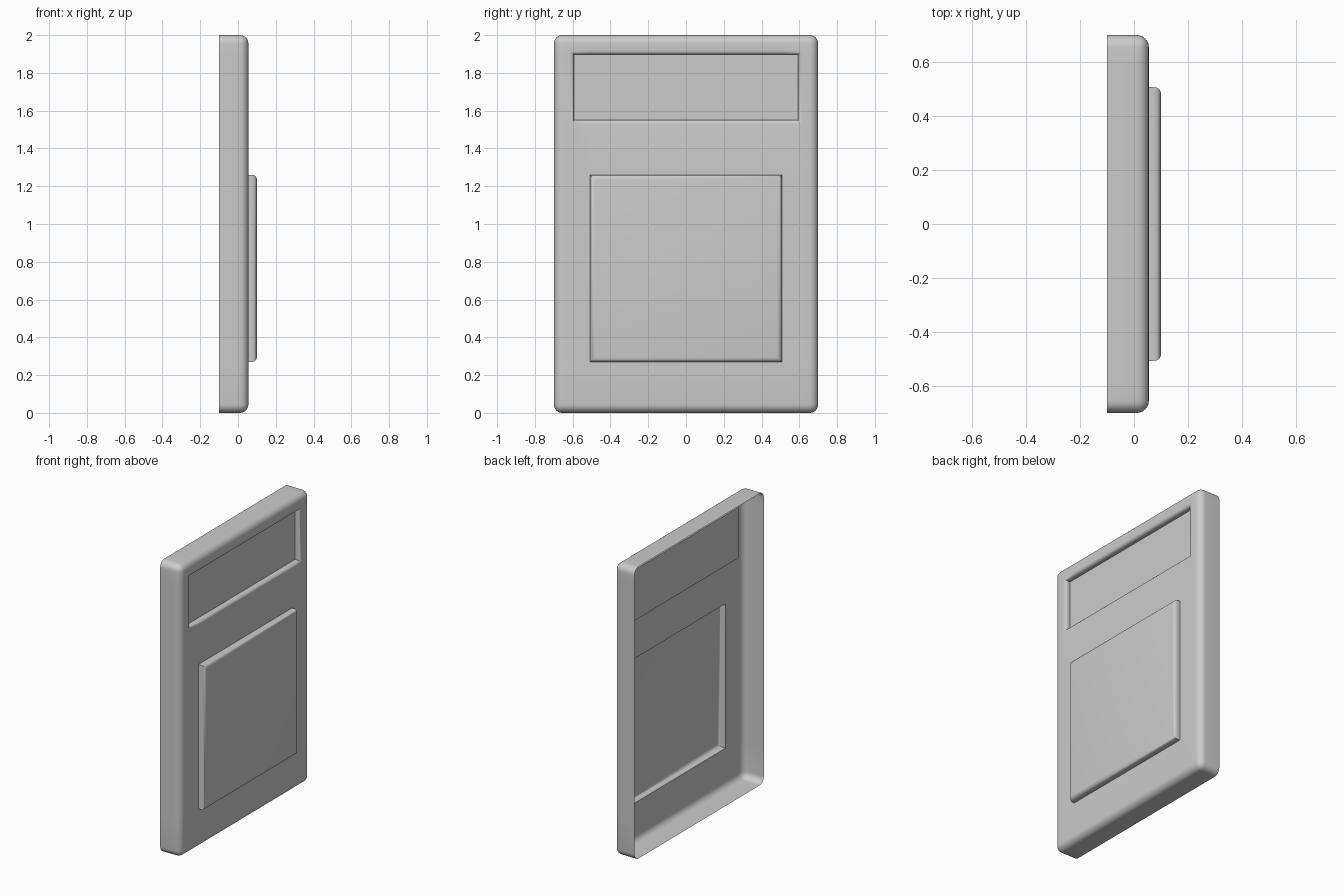
import bpy
import bmesh
from mathutils import Matrix

if "Cube" in bpy.data.objects:
    bpy.data.objects.remove(bpy.data.objects["Cube"], do_unlink=True)

BACK, FRONT = -0.1, 0.055
HALF_W, HEIGHT = 0.7, 2.0
# half width, bottom, top, new x of the face, edge radius
RECESS = (0.593, 1.55, 1.897, 0.018, 0.02)
RAISED = (0.507, 0.27, 1.26, 0.1, 0.025)


def near(a, b):
    return abs(a - b) < 1e-4


def inside(p, panel):
    w, low, high = panel[:3]
    return abs(p.y) < w + 1e-4 and low - 1e-4 < p.z < high + 1e-4


def sharp_edges(bm, x, panel):
    return [e for e in bm.edges if len(e.link_faces) == 2
            and e.calc_face_angle() > 1
            and all(near(v.co.x, x) and inside(v.co, panel) for v in e.verts)]


def round_edges(bm, edges, radius, segments):
    bmesh.ops.bevel(bm, geom=edges, offset=radius, offset_type='OFFSET',
                    segments=segments, profile=0.5, affect='EDGES')


# Shell: a box with its back left open
bm = bmesh.new()
size = Matrix.Diagonal((FRONT - BACK, 2 * HALF_W, HEIGHT, 1))
place = Matrix.Translation(((FRONT + BACK) / 2, 0, HEIGHT / 2))
bmesh.ops.create_cube(bm, size=1, matrix=place @ size)
back = [f for f in bm.faces if f.normal.x < -0.9]
bmesh.ops.delete(bm, geom=back, context='FACES_ONLY')

# Cut the panel outlines into the front
for w, low, high, x, radius in (RECESS, RAISED):
    for co, no in (((0, w, 0), (0, 1, 0)), ((0, -w, 0), (0, 1, 0)),
                   ((0, 0, low), (0, 0, 1)), ((0, 0, high), (0, 0, 1))):
        geom = bm.verts[:] + bm.edges[:] + bm.faces[:]
        bmesh.ops.bisect_plane(bm, geom=geom, plane_co=co, plane_no=no)

# Push the upper panel in and the lower panel out
for panel in (RECESS, RAISED):
    bm.normal_update()
    faces = [f for f in bm.faces if f.normal.x > 0.9
             and inside(f.calc_center_median(), panel)]
    new = bmesh.ops.extrude_face_region(bm, geom=faces)["geom"]
    for v in new:
        if isinstance(v, bmesh.types.BMVert):
            v.co.x = panel[3]
    bmesh.ops.delete(bm, geom=[f for f in faces if f.is_valid], context='FACES')
    loose = [e for e in bm.edges if not e.link_faces]
    bmesh.ops.delete(bm, geom=loose, context='EDGES')
bm.normal_update()

# Round the panel rims, then the outside of the shell
round_edges(bm, sharp_edges(bm, FRONT, RECESS), RECESS[4], 5)
round_edges(bm, sharp_edges(bm, RAISED[3], RAISED), RAISED[4], 5)


def on_border(e):
    sides = [(near(v.co.x, FRONT), near(abs(v.co.y), HALF_W),
              near(v.co.z, 0) or near(v.co.z, HEIGHT)) for v in e.verts]
    return sum(a and b for a, b in zip(*sides)) >= 2


outer = [e for e in bm.edges if len(e.link_faces) == 2 and on_border(e)]
round_edges(bm, outer, 0.045, 6)

mesh = bpy.data.meshes.new("panel_shell")
bm.to_mesh(mesh)
bm.free()
shell = bpy.data.objects.new("panel_shell", mesh)
bpy.context.collection.objects.link(shell)

# Plain grey finish
grey = bpy.data.materials.new("light_grey")
grey.use_nodes = True
color = (0.6, 0.6, 0.6, 1)
grey.diffuse_color = color
grey.node_tree.nodes["Principled BSDF"].inputs["Base Color"].default_value = color
mesh.materials.append(grey)

bpy.ops.object.select_all(action='DESELECT')
shell.select_set(True)
bpy.context.view_layer.objects.active = shell
bpy.ops.object.shade_smooth_by_angle(angle=0.7)
